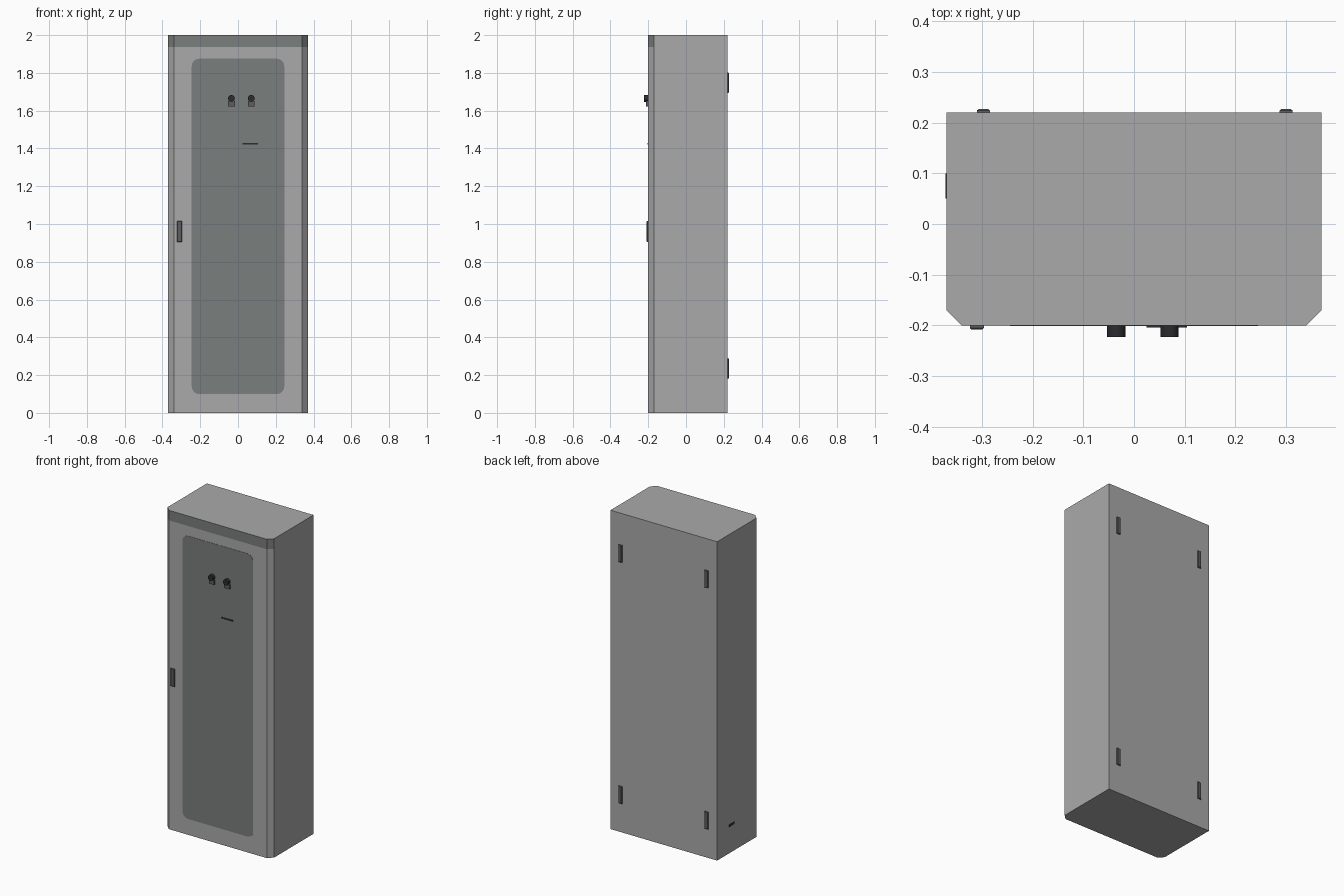
import bpy, bmesh, math
from mathutils import Vector

if "Cube" in bpy.data.objects:
    bpy.data.objects.remove(bpy.data.objects["Cube"])


def material(name, rgb):
    m = bpy.data.materials.new(name)
    m.diffuse_color = (*rgb, 1)
    m.use_nodes = True
    m.node_tree.nodes["Principled BSDF"].inputs["Base Color"].default_value = m.diffuse_color
    return m


GREY = material("cabinet grey", (0.40, 0.40, 0.40))
SLATE = material("slate trim", (0.195, 0.21, 0.20))
METAL = material("dark metal", (0.11, 0.11, 0.11))
BLACK = material("black", (0.025, 0.025, 0.03))


def finish(name, bm, *mats):
    bmesh.ops.recalc_face_normals(bm, faces=bm.faces)
    me = bpy.data.meshes.new(name)
    bm.to_mesh(me)
    bm.free()
    ob = bpy.data.objects.new(name, me)
    for m in mats:
        me.materials.append(m)
    bpy.context.collection.objects.link(ob)
    return ob


def prism(points, move):
    """Solid made by sweeping a flat outline along a vector."""
    bm = bmesh.new()
    face = bm.faces.new([bm.verts.new(p) for p in points])
    new = bmesh.ops.extrude_face_region(bm, geom=[face])["geom"]
    bmesh.ops.translate(bm, vec=Vector(move),
                        verts=[v for v in new if isinstance(v, bmesh.types.BMVert)])
    if face.is_valid and len(bm.faces) < len(points) + 2:
        bm.faces.new([bm.verts[i] for i in range(len(points))])
    return bm


def box(name, lo, hi, mat):
    (x0, y0, z0), (x1, y1, z1) = lo, hi
    pts = [(x0, y0, z0), (x1, y0, z0), (x1, y1, z0), (x0, y1, z0)]
    return finish(name, prism(pts, (0, 0, z1 - z0)), mat)


def pad(name, x, z, w, h, y, depth, mat):
    """Raised pad with bevelled outer edges; depth is signed along y."""
    bm = bmesh.new()
    rings = []
    for yy, s in ((y, 0), (y + depth * 0.6, 0), (y + depth, 0.003)):
        a, b = w / 2 - s, h / 2 - s
        rings.append([bm.verts.new((x + i * a, yy, z + k * b))
                      for i, k in ((-1, -1), (1, -1), (1, 1), (-1, 1))])
    for r0, r1 in zip(rings, rings[1:]):
        for i in range(4):
            j = (i + 1) % 4
            bm.faces.new((r0[i], r0[j], r1[j], r1[i]))
    bm.faces.new(rings[0])
    bm.faces.new(rings[-1])
    return finish(name, bm, mat)


# Cabinet body: chamfered front corners, trim band across the top of the front
outline = [(-0.37, 0.22, 0), (-0.37, -0.17, 0), (-0.34, -0.20, 0),
           (0.34, -0.20, 0), (0.37, -0.17, 0), (0.37, 0.22, 0)]
bm = prism(outline, (0, 0, 2))
bmesh.ops.bisect_plane(bm, geom=bm.verts[:] + bm.edges[:] + bm.faces[:],
                       plane_co=(0, 0, 1.937), plane_no=(0, 0, 1))
bmesh.ops.recalc_face_normals(bm, faces=bm.faces)
for f in bm.faces:
    if f.normal.y < -0.5 and f.calc_center_median().z > 1.937:
        f.material_index = 1
finish("cabinet_body", bm, GREY, SLATE)

# Rounded front door panel
w, z0, z1, r = 0.245, 0.10, 1.875, 0.04
pts = []
for q, (cx, cz) in enumerate(((w - r, z1 - r), (r - w, z1 - r), (r - w, z0 + r), (w - r, z0 + r))):
    for i in range(7):
        a = math.pi / 2 * (q + i / 6)
        pts.append((cx + r * math.cos(a), -0.199, cz + r * math.sin(a)))
finish("door_panel", prism(pts, (0, -0.0025, 0)), SLATE)

# Two round knobs with a small tab under each
for side, x in (("left", -0.035), ("right", 0.07)):
    ring = [(x + 0.018 * math.cos(i * math.tau / 20), -0.20, 1.665 + 0.018 * math.sin(i * math.tau / 20))
            for i in range(20)]
    knob = finish(side + "_knob", prism(ring, (0, -0.023, 0)), BLACK)
    for p in knob.data.polygons:
        p.use_smooth = len(p.vertices) == 4
    box(side + "_knob_tab", (x - 0.018, -0.212, 1.622), (x + 0.018, -0.20, 1.650), METAL)

# Slot, door handle and side marking
box("panel_slot", (0.025, -0.204, 1.421), (0.105, -0.20, 1.430), BLACK)
pad("door_handle", -0.31, 0.96, 0.028, 0.11, -0.20, -0.008, METAL)
box("side_vent_slot", (-0.3715, 0.05, 0.165), (-0.369, 0.10, 0.18), BLACK)

# Rear hinges
for x in (-0.297, 0.30):
    for z in (0.235, 1.748):
        pad("rear_hinge", x, z, 0.025, 0.108, 0.22, 0.007, METAL)
